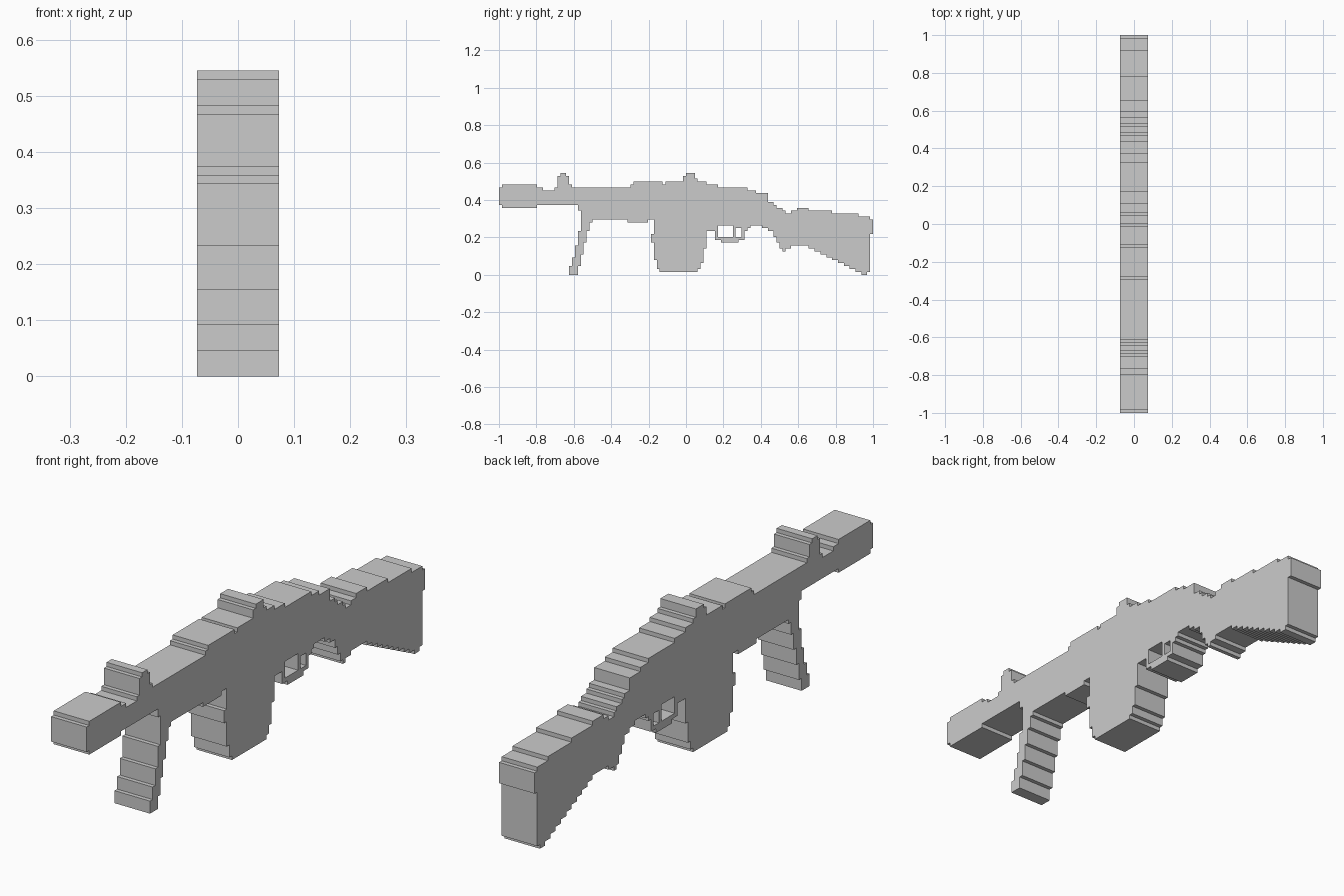
import bpy
import bmesh

if "Cube" in bpy.data.objects:
    bpy.data.objects.remove(bpy.data.objects["Cube"])

PY, PZ = 1 / 64, 0.01557      # size of one stair step along y and z
HALF = 0.0735                 # half thickness

# Joints between parts (y0, z0, y1, z1): left open so no walls are hidden inside
SEAMS = [(-44, 30, -39, 30), (-36, 19, -32, 19), (-30, 19, -30, 30),
         (-1, 32, 4, 32), (-11, 15, 7, 15), (10, 15, 11, 15),
         (19, 16, 21, 16), (16, 17, 17, 17), (16, 13, 17, 13), (27, 16, 27, 28)]


def is_seam(a, b):
    return (*min(a, b), *max(a, b)) in SEAMS


def stepped_part(name, walk):
    """Extrude a stair-stepped outline; walk alternates y, z, y, z and closes."""
    ys, zs = walk[0::2], walk[1::2]
    pts = []
    for i, (y, z) in enumerate(zip(ys, zs)):
        for p in ((y, zs[i - 1]), (y, z)):
            if not pts or pts[-1] != p:
                pts.append(p)
    bm = bmesh.new()
    left, right = [[bm.verts.new((x, y * PY, z * PZ)) for y, z in pts]
                   for x in (-HALF, HALF)]
    bm.faces.new(left)
    bm.faces.new(right[::-1])
    for i in range(len(pts)):
        j = (i + 1) % len(pts)
        if not is_seam(pts[i], pts[j]):
            bm.faces.new((left[j], left[i], right[i], right[j]))
    # Outlines run clockwise seen from +x, so flip to face outward if needed
    bm.normal_update()
    bm.faces.ensure_lookup_table()
    if bm.faces[0].normal.x > 0:
        bmesh.ops.reverse_faces(bm, faces=bm.faces[:])
    mesh = bpy.data.meshes.new(name)
    bm.to_mesh(mesh)
    bm.free()
    obj = bpy.data.objects.new(name, mesh)
    bpy.context.collection.objects.link(obj)
    return obj


# Barrel and front handguard
stepped_part("barrel", [-64, 30, -63, 31, -51, 30, -49, 29, -45, 30, -44, 30,
                        -39, 30, -30, 19, -32, 19, -36, 22, -37, 24, -51, 23,
                        -63, 24])
stepped_part("front_sight", [-44, 34, -43, 35, -41, 34, -40, 31, -39, 30])

# Slanted front grip
stepped_part("front_grip", [-36, 19, -32, 18, -33, 15, -34, 11, -35, 7, -36, 3,
                            -37, 0, -40, 3, -39, 6, -38, 10, -37, 15])

# Receiver
stepped_part("receiver", [-30, 30, -19, 31, -18, 32, -8, 31, -7, 32, -1, 32,
                          4, 32, 7, 31, 11, 30, 21, 29, 24, 28, 27, 16, 26, 17,
                          22, 16, 21, 16, 19, 16, 17, 17, 16, 17, 11, 15,
                          10, 15, 7, 15, -11, 19, -13, 18, -20, 19])
stepped_part("rear_sight", [-1, 34, 0, 35, 3, 33, 4, 32])

# Magazine
stepped_part("magazine", [-11, 15, 7, 9, 6, 4, 5, 2, 4, 1, -9, 2, -10, 5,
                          -11, 11, -12, 14])

# Trigger and its guard
stepped_part("trigger_guard", [10, 15, 11, 13, 16, 13, 17, 13, 19, 16, 21, 15,
                               20, 12, 18, 11, 12, 12])
stepped_part("trigger", [16, 17, 17, 13])

# Shoulder stock with an even staircase underneath
stock_top = [27, 28, 28, 25, 30, 24, 31, 23, 33, 22, 34, 21, 36, 22, 38, 23,
             42, 22, 50, 21, 59, 20, 63, 19, 64, 14, 63, 1, 62, 0]
underside = [v for i in range(10) for v in (60 - 2 * i, 1 + i)]
stock_grip = [36, 9, 34, 8, 33, 9, 32, 11, 31, 13, 30, 15, 28, 16]
stepped_part("stock", stock_top + underside + stock_grip)
